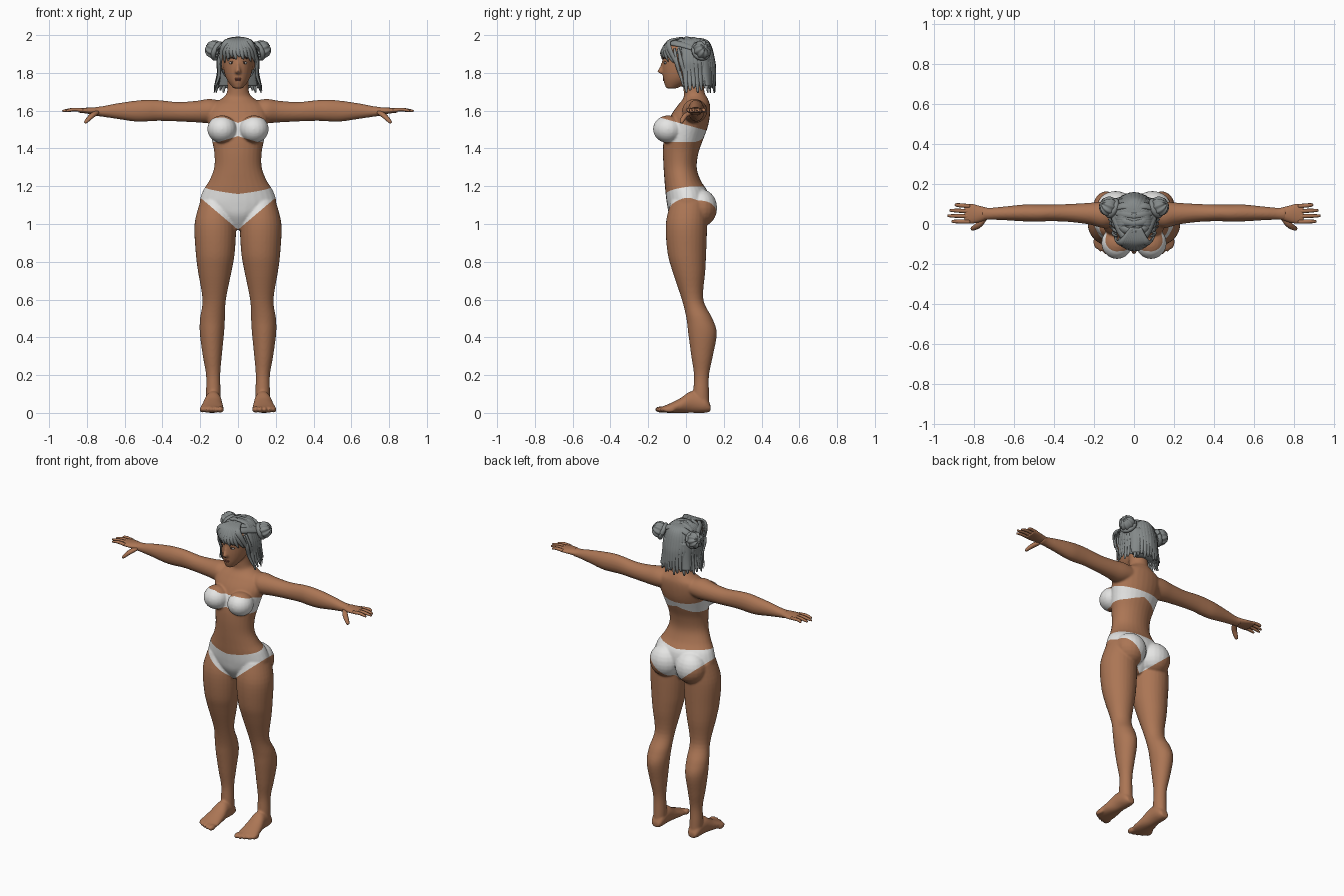
import bpy, bmesh, math
from mathutils import Vector, Matrix

cube = bpy.data.objects.get("Cube")
if cube:
    bpy.data.objects.remove(cube, do_unlink=True)


def material(name, rgb):
    m = bpy.data.materials.new(name)
    m.use_nodes = True
    m.diffuse_color = (*rgb, 1)
    m.node_tree.nodes["Principled BSDF"].inputs["Base Color"].default_value = (*rgb, 1)
    return m


SKIN = material("warm skin", (0.41, 0.18, 0.09))
CLOTH = material("white cloth", (0.78, 0.78, 0.77))
HAIR = material("grey hair", (0.23, 0.25, 0.25))
DARK = material("dark brown", (0.04, 0.025, 0.02))
EYE = material("eye white", (0.6, 0.58, 0.55))
LIP = material("lip brown", (0.27, 0.09, 0.06))


def spline(rows, steps=5):
    """Catmull-Rom interpolation of equal-length tuples."""
    out = []
    for i in range(len(rows) - 1):
        a, b, c, d = rows[max(i - 1, 0)], rows[i], rows[i + 1], rows[min(i + 2, len(rows) - 1)]
        for k in range(steps):
            t = k / steps
            out.append([0.5 * (2 * q + (r - p) * t + (2 * p - 5 * q + 4 * r - s) * t * t
                               + (3 * q - p - 3 * r + s) * t ** 3) for p, q, r, s in zip(a, b, c, d)])
    return out + [list(rows[-1])]


def skin_rings(bm, rings):
    rings = [[bm.verts.new(p) for p in ring] for ring in rings]
    n = len(rings[0])
    for a, b in zip(rings, rings[1:]):
        for i in range(n):
            bm.faces.new((a[i], a[(i + 1) % n], b[(i + 1) % n], b[i]))
    bm.faces.new(rings[0])
    bm.faces.new(rings[-1])


def loft(bm, axis, rows, n=28):
    """Rows hold the position on the axis, then low and high bounds on the other two axes."""
    u, v = [i for i in range(3) if i != axis]
    rings = []
    for at, u0, u1, v0, v1 in spline(rows):
        ring = []
        for k in range(n):
            a = 2 * math.pi * k / n
            p = Vector()
            p[axis] = at
            p[u] = (u0 + u1) / 2 + (u1 - u0) / 2 * math.cos(a)
            p[v] = (v0 + v1) / 2 + (v1 - v0) / 2 * math.sin(a)
            ring.append(p)
        rings.append(ring)
    skin_rings(bm, rings)


def strand(bm, pts, wide, thick, centre, root=0.5, tip=0.1, n=8):
    """Flattened tapering tube whose flat side faces away from the centre."""
    path = [Vector(p) for p in spline(pts)]
    rings = []
    for i, p in enumerate(path):
        u = i / (len(path) - 1)
        f = min(1, root + 3 * u * (1 - root)) * (1 - (1 - tip) * u ** 4)
        t = (path[min(i + 1, len(path) - 1)] - path[max(i - 1, 0)]).normalized()
        side = t.cross(p - Vector(centre)).normalized()
        out = side.cross(t)
        rings.append([p + f * (side * wide * math.cos(a) + out * thick * math.sin(a))
                      for a in (2 * math.pi * k / n for k in range(n))])
    skin_rings(bm, rings)


def ball(bm, at, radii, seg=20):
    m = Matrix.Translation(at) @ Matrix.Diagonal((*radii, 1))
    return bmesh.ops.create_uvsphere(bm, u_segments=seg, v_segments=12, radius=1, matrix=m)["verts"]


def mirror(bm):
    made = bmesh.ops.duplicate(bm, geom=bm.verts[:] + bm.edges[:] + bm.faces[:])["geom"]
    for v in made:
        if isinstance(v, bmesh.types.BMVert):
            v.co.x *= -1


def finish(bm, name, *mats):
    bmesh.ops.recalc_face_normals(bm, faces=bm.faces[:])
    for f in bm.faces:
        f.smooth = True
    me = bpy.data.meshes.new(name)
    bm.to_mesh(me)
    bm.free()
    for m in mats:
        me.materials.append(m)
    ob = bpy.data.objects.new(name, me)
    bpy.context.collection.objects.link(ob)
    return ob


# Body: paired limbs first, then torso and head, fused into one skin
bm = bmesh.new()
loft(bm, 2, [(1.12, .04, .20, -.08, .11), (1.0, .012, .23, -.107, .112), (.85, .017, .224, -.098, .107),
             (.75, .034, .212, -.072, .102), (.6, .064, .188, -.022, .092), (.5, .069, .201, .002, .14),
             (.42, .074, .202, .012, .163), (.3, .086, .186, .028, .142), (.2, .094, .169, .042, .122),
             (.1, .092, .169, .038, .122), (.02, .094, .166, .04, .125)])
loft(bm, 1, [(.13, .105, .155, .008, .04), (.1, .09, .17, 0, .09), (.03, .087, .176, 0, .115),
             (-.03, .08, .19, 0, .078), (-.09, .076, .2, 0, .048), (-.125, .082, .192, .002, .034)])
for i in range(5):
    ball(bm, (.094 + .024 * i, -.133 + .004 * i * i * .7, .018), (.019 if i == 0 else .013, .032, .017))
loft(bm, 0, [(.08, 0, .11, 1.55, 1.65), (.15, -.02, .112, 1.535, 1.662), (.22, -.003, .106, 1.538, 1.652),
             (.32, .01, .1, 1.543, 1.646), (.42, .014, .097, 1.546, 1.656), (.48, .011, .097, 1.543, 1.658),
             (.55, .013, .097, 1.543, 1.652), (.65, .019, .087, 1.558, 1.637), (.72, .021, .081, 1.568, 1.623),
             (.76, .017, .086, 1.574, 1.62)])
ball(bm, (.092, .078, 1.085), (.098, .087, .1))           # buttock
ball(bm, (.085, -.095, 1.502), (.078, .08, .073))         # bust
ball(bm, (.082, .012, 1.85), (.01, .022, .034))           # ear
mirror(bm)
torso = [(.97, .04, -.04, .05), (1.04, .13, -.085, .09), (1.1, .2, -.1, .12), (1.17, .188, -.109, .115),
         (1.23, .152, -.114, .078), (1.3, .126, -.119, .057), (1.38, .126, -.122, .067),
         (1.45, .14, -.118, .092), (1.52, .155, -.102, .117), (1.58, .165, -.077, .127),
         (1.63, .145, -.042, .127), (1.665, .085, -.015, .115), (1.7, .058, -.012, .098), (1.8, .055, -.02, .09)]
head = [(1.718, .024, -.105, -.05), (1.75, .05, -.117, .02), (1.78, .066, -.122, .06), (1.82, .077, -.126, .1),
        (1.87, .082, -.125, .12), (1.92, .082, -.12, .12), (1.965, .055, -.08, .09)]
for part in (torso, head):
    loft(bm, 2, [(z, -w, w, f, b) for z, w, f, b in part])
loft(bm, 2, [(1.795, -.015, .015, -.135, -.1), (1.807, -.017, .017, -.152, -.1),
             (1.83, -.01, .01, -.14, -.1), (1.865, -.009, .009, -.126, -.1)], 12)   # nose
body = finish(bm, "body", SKIN, CLOTH)
remesh = body.modifiers.new("fuse", "REMESH")
remesh.mode = "VOXEL"
remesh.voxel_size = 0.006
soften = body.modifiers.new("soften", "SMOOTH")
soften.factor, soften.iterations = 0.5, 6
bpy.context.view_layer.update()
fused = body.evaluated_get(bpy.context.evaluated_depsgraph_get())
bm = bmesh.new()
bm.from_mesh(fused.to_mesh())
body.modifiers.clear()

# Underwear: each hem is a slanted plane z = a + b|x| + cy cut into the skin
BRA_TOP, BRA_DIP = (1.525, 0, -.28), (1.535, .4, 0)
BRA_LOW, BRA_ARCH = (1.435, 0, 0), (1.465, -.3, 0)
BRIEF_TOP, BRIEF_LEG = (1.175, .12, .15), (.97, .85, 0)


def hem(p, plane):
    return plane[0] + plane[1] * abs(p.x) + plane[2] * p.y


def cut(plane, low, high):
    for s in (-1, 1):
        faces = [f for f in bm.faces if low < f.calc_center_median().z < high
                 and 0 < f.calc_center_median().x * s < .24]
        geom = set(faces)
        for f in faces:
            geom.update(f.verts, f.edges)
        bmesh.ops.bisect_plane(bm, geom=list(geom), dist=1e-5, plane_co=(0, 0, plane[0]),
                               plane_no=(plane[1] * s, plane[2], -1))


bmesh.ops.bisect_plane(bm, geom=bm.verts[:] + bm.edges[:] + bm.faces[:], dist=1e-5,
                       plane_co=(0, 0, 0), plane_no=(1, 0, 0))
for plane in (BRA_TOP, BRA_DIP, BRA_LOW, BRA_ARCH):
    cut(plane, 1.4, 1.6)
for plane in (BRIEF_TOP, BRIEF_LEG):
    cut(plane, .95, 1.22)
for f in bm.faces:
    c = f.calc_center_median()
    bra = max(hem(c, BRA_LOW), hem(c, BRA_ARCH)) < c.z < min(hem(c, BRA_TOP), hem(c, BRA_DIP))
    brief = hem(c, BRIEF_LEG) < c.z < hem(c, BRIEF_TOP)
    f.material_index = int(abs(c.x) < .24 and (bra or brief))
    f.smooth = True
bm.to_mesh(body.data)
bm.free()

# Hands
bm = bmesh.new()
loft(bm, 0, [(.73, .025, .08, 1.577, 1.617), (.77, .01, .09, 1.58, 1.618), (.81, .002, .1, 1.586, 1.615),
             (.845, .002, .1, 1.59, 1.612)], 16)
below = (.85, .05, 1)
for y, tip in ((.012, .91), (.038, .93), (.063, .92), (.089, .893)):
    strand(bm, [(.82, y, 1.603), (.87, y * 1.05, 1.606), (tip, y * 1.08, 1.598)], .0105, .0095, below, 1, .5)
strand(bm, [(.745, .03, 1.592), (.775, -.005, 1.572), (.81, -.026, 1.536)], .016, .013, below, .8, .5)
mirror(bm)
finish(bm, "hands", SKIN)

# Face details
bm = bmesh.new()
ball(bm, (.033, -.105, 1.853), (.015, .011, .007))
mirror(bm)
finish(bm, "eyes", EYE)
bm = bmesh.new()
ball(bm, (.032, -.111, 1.853), (.0065, .007, .0065))
strand(bm, [(.014, -.121, 1.874), (.035, -.115, 1.88), (.055, -.102, 1.873)], .004, .003, (0, 0, 1.87))
strand(bm, [(.017, -.116, 1.856), (.033, -.116, 1.862), (.05, -.104, 1.856)], .002, .002, (0, 0, 1.85))
mirror(bm)
finish(bm, "irises_and_brows", DARK)
bm = bmesh.new()
for z, w in ((1.769, .02), (1.761, .017)):
    ball(bm, (0, -.113, z), (w, .01, .0055))
finish(bm, "lips", LIP)

# Hair: scalp cap and inner bob under layered strands
core = (0, .02, 1.86)
bm = bmesh.new()
ball(bm, (0, .017, 1.868), (.1, .128, .122), 32)
lower = [f for f in bm.faces if f.calc_center_median().z < 1.905 and f.calc_center_median().y < .03]
bmesh.ops.delete(bm, geom=lower, context="FACES")
loft(bm, 2, [(1.73, -.105, .105, .07, .145), (1.8, -.1, .1, .045, .145), (1.9, -.098, .098, .03, .14)])
for i in range(23):
    a = math.radians(-14 + 208 * i / 22)
    c, s = math.cos(a), math.sin(a)
    strand(bm, [(.02 * c, .02 + .03 * s, 1.982), (.075 * c, .02 + .095 * s, 1.962),
                (.105 * c, .025 + .12 * s, 1.87), (.106 * c, .027 + .126 * s, 1.8),
                (.127 * c, .032 + .122 * s, 1.695 + .012 * (i % 3))], .021, .009, core, .5, .25)
# Fringe and the locks beside the face
for i in range(11):
    t = (i - 5) / 5
    strand(bm, [(.01 + .02 * t, -.02, 1.986), (.06 * t, -.09, 1.967), (.088 * t, -.128 + .045 * t * t, 1.915),
                (.1 * t + .01, -.13 + .1 * t * t, 1.872 - .06 * abs(t) ** 3 + .012 * (i % 2))],
           .018, .008, core)
for s in (-1, 1):
    for k in range(3):
        strand(bm, [(s * .085, -.06 + .02 * k, 1.93), (s * .102, -.052 + .025 * k, 1.86),
                    (s * .1, -.03 + .025 * k, 1.79), (s * (.125 - .01 * k), -.01 + .025 * k, 1.715 + .01 * k)],
               .013, .008, core)
    # Strands drawn across the crown into each bun
    for k in range(5):
        y = -.08 + .04 * k
        strand(bm, [(-.01 * s, y, 1.987 - 2.2 * (y - .01) ** 2), (s * .05, y + .012, 1.976 - 2 * (y - .01) ** 2),
                    (s * .088, .04 + .55 * y, 1.945), (s * .115, .08 + .2 * y, 1.92)], .02, .009, core, .7, .5)
finish(bm, "hair", HAIR)

# Fluted buns, each with a wrapped band at its root
bm = bmesh.new()
for v in ball(bm, (0, 0, 0), (.047, .047, .043), 48):
    v.co *= 1 + .07 * math.cos(9 * math.atan2(v.co.y, v.co.x))
band = [(.042 * math.cos(a), .042 * math.sin(a), -.022) for a in (math.tau * k / 12 for k in range(13))]
strand(bm, band, .014, .012, (0, 0, -.022), 1, 1)
turn = Vector((.8, .35, .35)).to_track_quat("Z", "Y").to_matrix().to_4x4()
bmesh.ops.transform(bm, matrix=Matrix.Translation((.128, .088, 1.924)) @ turn, verts=bm.verts[:])
mirror(bm)
finish(bm, "hair_buns", HAIR)
